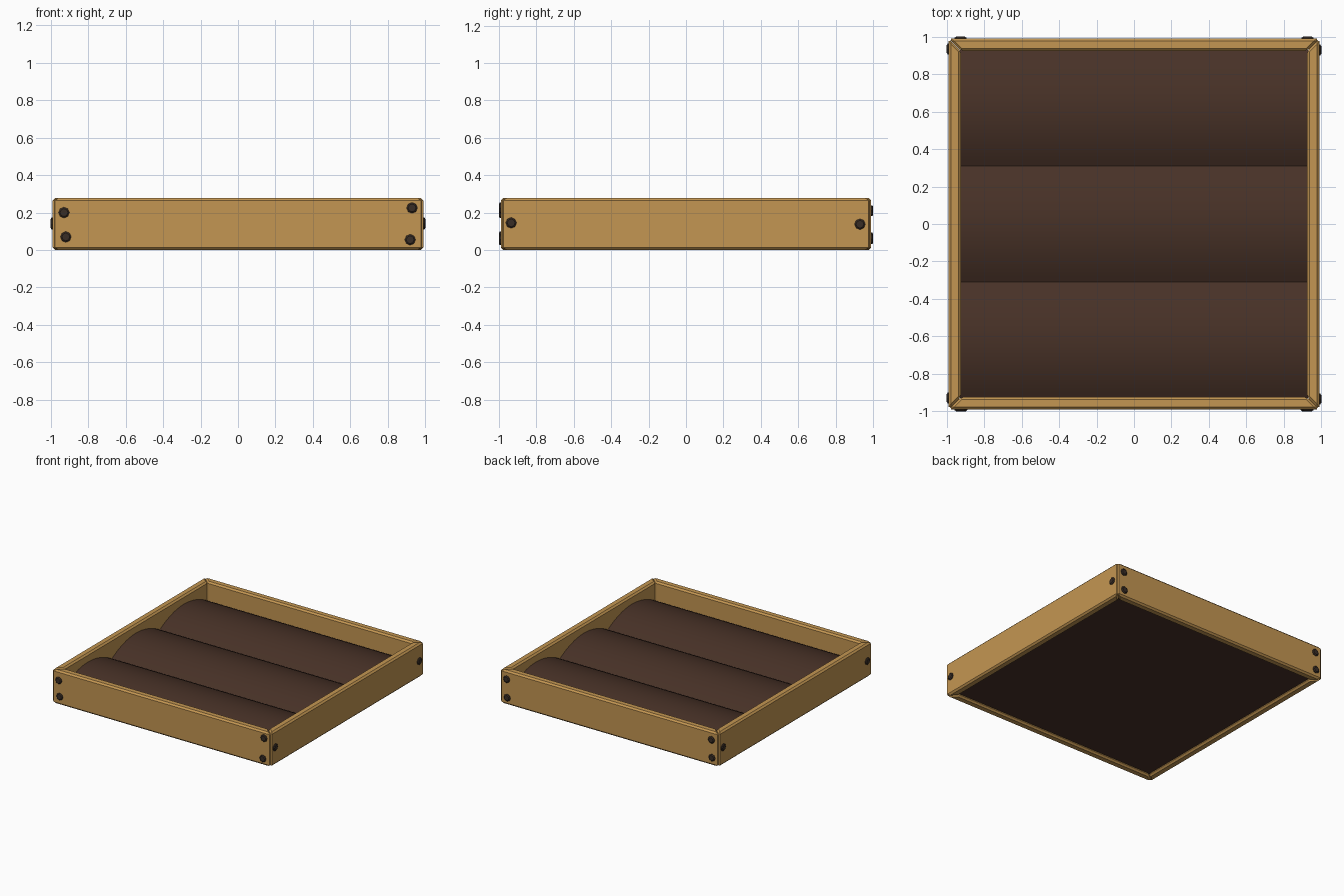
import bpy, bmesh, math
from mathutils import Matrix, Vector

if "Cube" in bpy.data.objects:
    bpy.data.objects.remove(bpy.data.objects["Cube"])

OUT, INN, H = 0.99, 0.925, 0.278   # outer edge, inner edge, plank height


def material(name, col):
    m = bpy.data.materials.new(name)
    m.diffuse_color = (*col, 1)
    m.use_nodes = True
    m.node_tree.nodes["Principled BSDF"].inputs["Base Color"].default_value = m.diffuse_color
    return m


wood = material("light_wood", (0.55, 0.305, 0.085))
earth = material("dark_soil", (0.064, 0.031, 0.020))
iron = material("dark_nail", (0.040, 0.026, 0.019))


def finish(bm, name, mat):
    bmesh.ops.recalc_face_normals(bm, faces=bm.faces)
    me = bpy.data.meshes.new(name)
    bm.to_mesh(me)
    bm.free()
    me.materials.append(mat)
    ob = bpy.data.objects.new(name, me)
    bpy.context.collection.objects.link(ob)
    return ob


def prism(pts, vec):
    # extrude a closed outline along vec
    bm = bmesh.new()
    f = bm.faces.new([bm.verts.new(p) for p in pts])
    r = bmesh.ops.extrude_face_region(bm, geom=[f])
    vs = [g for g in r["geom"] if isinstance(g, bmesh.types.BMVert)]
    bmesh.ops.translate(bm, verts=vs, vec=vec)
    return bm


def plank(name, angle):
    # mitred plank with chamfered edges, made at the front and turned into place
    bm = prism([(-OUT, -OUT, 0), (OUT, -OUT, 0), (INN, -INN, 0), (-INN, -INN, 0)], (0, 0, H))
    bmesh.ops.recalc_face_normals(bm, faces=bm.faces)
    bmesh.ops.bevel(bm, geom=bm.edges[:], offset=0.013, segments=1,
                    affect='EDGES', offset_type='OFFSET')
    bmesh.ops.rotate(bm, verts=bm.verts, cent=(0, 0, 0), matrix=Matrix.Rotation(angle, 3, 'Z'))
    finish(bm, name, wood)


def nail(name, along, z, angle):
    # eight-sided head with a tapered face
    bm = bmesh.new()
    rot = Matrix.Rotation(angle, 4, 'Z') @ Matrix.Translation(Vector((along, -OUT, z))) \
        @ Matrix.Rotation(math.pi / 2, 4, 'X')
    for r1, r2, z0, z1 in ((0.029, 0.029, -0.02, 0.005), (0.029, 0.021, 0.005, 0.011)):
        bmesh.ops.create_cone(bm, cap_ends=True, segments=8, radius1=r1, radius2=r2,
                              depth=z1 - z0,
                              matrix=rot @ Matrix.Translation((0, 0, (z0 + z1) / 2)))
    finish(bm, name, iron)


# four planks, with two nails per end at front and back and one per end at the sides
pairs = [(-0.93, 0.20), (-0.92, 0.07), (0.93, 0.225), (0.92, 0.055)]
back_pairs = [(-0.93, 0.21), (-0.925, 0.06), (0.925, 0.21), (0.93, 0.065)]
singles = [(-0.935, 0.145), (0.93, 0.138)]
for i, (side, spots) in enumerate((("front", pairs), ("right", singles),
                                   ("back", back_pairs), ("left", singles))):
    a = i * math.pi / 2
    plank(side + "_plank", a)
    for k, (along, z) in enumerate(spots):
        nail(f"{side}_nail_{k + 1}", along, z, a)

# soil with three rounded furrow ridges running along x
E, N = 0.93, 16
pts = [(-E, -E, 0.02)]
for h in range(3):
    for k in range(N + (h == 2)):
        t = k / N
        y = -E + (h + t) * 2 * E / 3
        pts.append((-E, y, 0.12 + 0.09 * (1 - (2 * t - 1) ** 2)))
pts.append((-E, E, 0.02))
soil = finish(prism(pts, (2 * E, 0, 0)), "soil", earth)
bpy.context.view_layer.objects.active = soil
soil.select_set(True)
bpy.ops.object.shade_smooth_by_angle(angle=math.radians(25))
